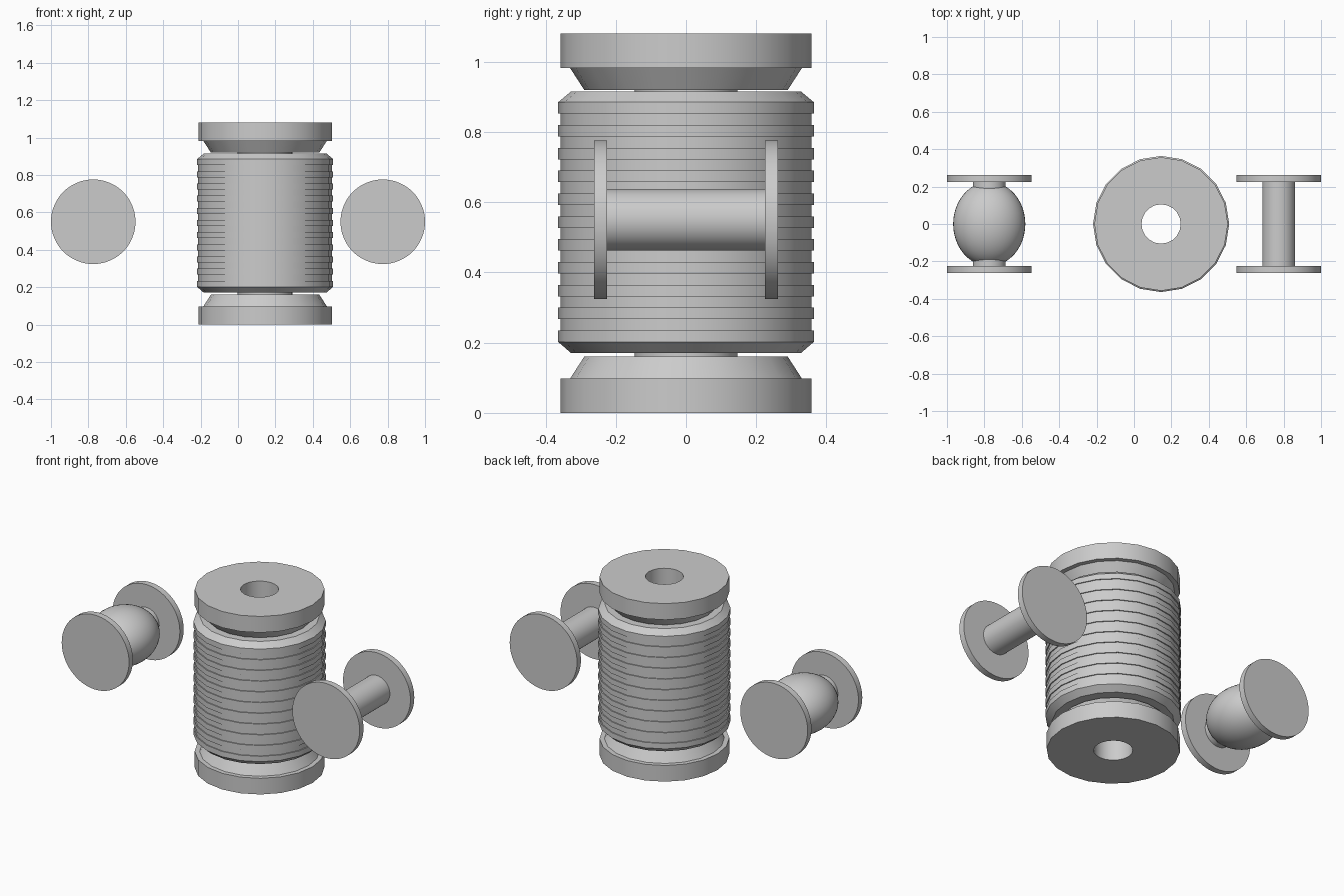
import bpy, bmesh, math
from mathutils import Matrix

if "Cube" in bpy.data.objects:
    bpy.data.objects.remove(bpy.data.objects["Cube"])


def finish(name, bm, matrix, angle=30):
    bmesh.ops.recalc_face_normals(bm, faces=bm.faces[:])
    me = bpy.data.meshes.new(name)
    bm.to_mesh(me)
    bm.free()
    ob = bpy.data.objects.new(name, me)
    bpy.context.collection.objects.link(ob)
    ob.matrix_world = matrix
    bpy.ops.object.select_all(action='DESELECT')
    ob.select_set(True)
    bpy.context.view_layer.objects.active = ob
    bpy.ops.object.shade_smooth_by_angle(angle=math.radians(angle))
    return ob


def lathe(name, profile, sides, matrix):
    """Spin a closed (radius, height) loop around z."""
    bm = bmesh.new()
    rings = []
    for i in range(sides):
        a = 2 * math.pi * i / sides
        rings.append([bm.verts.new((r * math.cos(a), r * math.sin(a), h)) for r, h in profile])
    n = len(profile)
    for i in range(sides):
        p, q = rings[i], rings[(i + 1) % sides]
        for j in range(n):
            k = (j + 1) % n
            bm.faces.new((p[j], q[j], q[k], p[k]))
    return finish(name, bm, matrix)


def cylinder(name, radius, depth, matrix, sides=48):
    bm = bmesh.new()
    bmesh.ops.create_cone(bm, cap_ends=True, segments=sides, radius1=radius,
                          radius2=radius, depth=depth)
    return finish(name, bm, matrix)


# Large spool: hollow core with two stepped, tapered flanges
H = 1.08
half = [(0.105, 0), (0.357, 0), (0.357, 0.098), (0.33, 0.098), (0.29, 0.16), (0.147, 0.16)]
profile = half + [(r, H - h) for r, h in reversed(half)]
spool_at = Matrix.Translation((0.145, 0, 0))
lathe("spool", profile, 20, spool_at)

# Wound thread: alternating wide and narrow bands with chamfered ends
z0, z1, bands = 0.202, 0.885, 21
step = (z1 - z0) / bands
wound = [(0.14, 0.171), (0.328, 0.171)]
for i in range(bands):
    r = 0.364 if i % 2 == 0 else 0.358
    wound += [(r, z0 + i * step), (r, z0 + (i + 1) * step)]
wound += [(0.328, 0.915), (0.14, 0.915)]
lathe("wound_thread", wound, 20, spool_at)

# Two small bobbins lying along y
turn = Matrix.Rotation(math.pi / 2, 4, 'X')
for side, x in (("left", -0.774), ("right", 0.774)):
    cylinder(side + "_bobbin_core", 0.088, 0.46, Matrix.Translation((x, 0, 0.55)) @ turn)
    for end, s in (("front", -1), ("back", 1)):
        cylinder(f"{side}_bobbin_{end}_disc", 0.226, 0.037,
                 Matrix.Translation((x, s * 0.2435, 0.55)) @ turn, 64)

# Slightly flattened ball of thread on the left bobbin
bm = bmesh.new()
bmesh.ops.create_uvsphere(bm, u_segments=40, v_segments=24, radius=1,
                          matrix=Matrix.Diagonal((0.193, 0.165, 0.225, 1)))
finish("left_bobbin_thread", bm, Matrix.Translation((-0.774, 0, 0.55)) @ turn)
